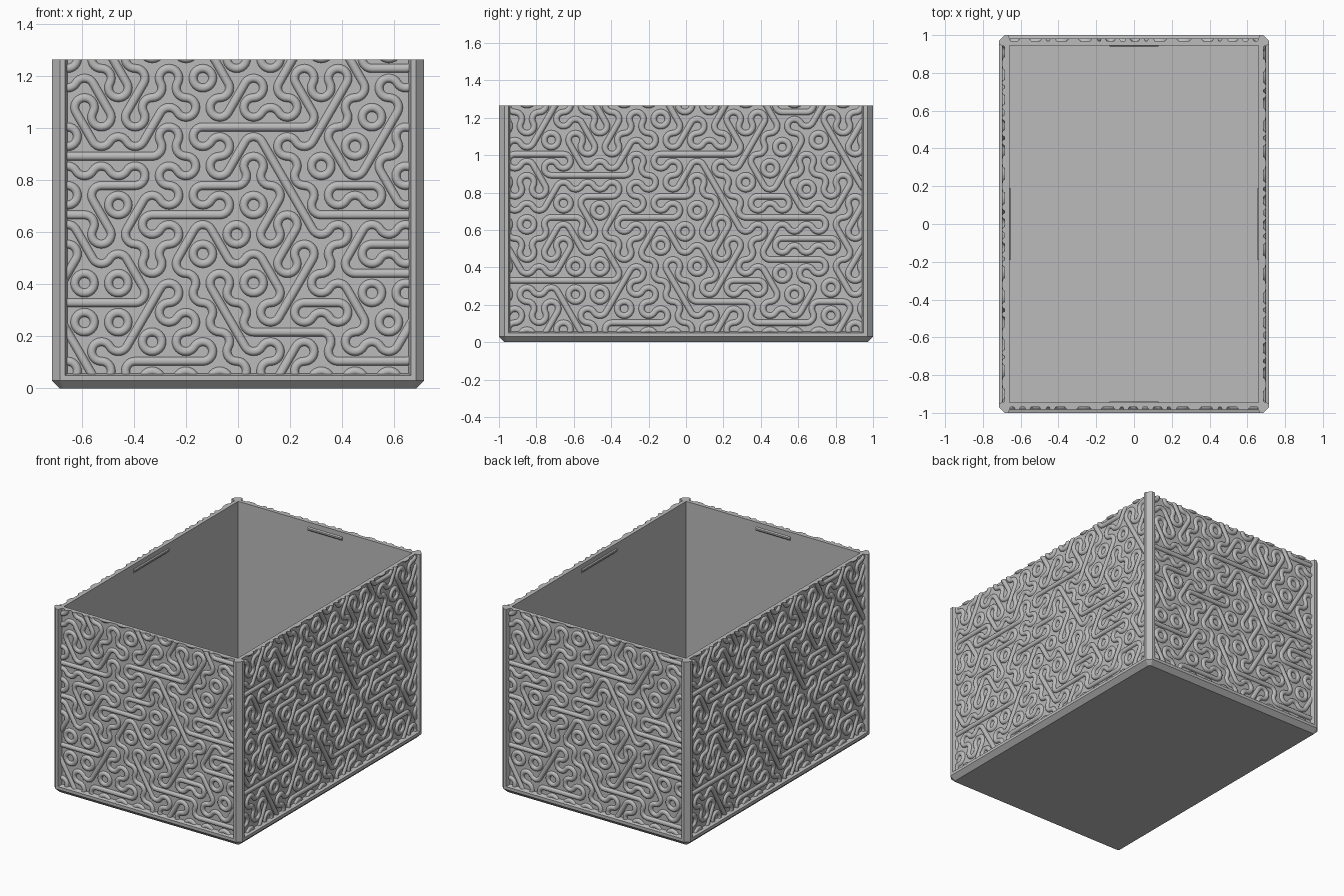
import bpy, bmesh, math
from mathutils import Matrix, Vector

cube = bpy.data.objects.get("Cube")
if cube:
    bpy.data.objects.remove(cube, do_unlink=True)

HX, HY, TOP = 0.715, 1.0, 1.265      # outer half sizes and height
RECESS, WALL = 0.03, 0.055           # panel setback and inner face setback
FLOOR = 0.06

grey = bpy.data.materials.new("plain grey")
grey.use_nodes = True
grey.diffuse_color = (0.5, 0.5, 0.5, 1)
bsdf = next(n for n in grey.node_tree.nodes if n.type == 'BSDF_PRINCIPLED')
bsdf.inputs["Base Color"].default_value = grey.diffuse_color


def finish(bm, name):
    bmesh.ops.recalc_face_normals(bm, faces=bm.faces[:])
    mesh = bpy.data.meshes.new(name)
    bm.to_mesh(mesh)
    bm.free()
    mesh.materials.append(grey)
    return place(mesh, name)


def place(mesh, name):
    ob = bpy.data.objects.new(name, mesh)
    bpy.context.collection.objects.link(ob)
    return ob


def loft(name, rings):
    """Skin closed rings of points and cap both ends."""
    bm = bmesh.new()
    loops = [[bm.verts.new(p) for p in ring] for ring in rings]
    for a, b in zip(loops, loops[1:]):
        for i in range(len(a)):
            j = (i + 1) % len(a)
            bm.faces.new((a[i], a[j], b[j], b[i]))
    bm.faces.new(loops[0])
    bm.faces.new(loops[-1])
    return finish(bm, name)


def rect(inset, z, cut=0):
    """Rectangle around the box, with optional cut corners."""
    x, y = HX - inset, HY - inset
    if not cut:
        return [(x, y, z), (-x, y, z), (-x, -y, z), (x, -y, z)]
    return [(x, y - cut, z), (x - cut, y, z), (cut - x, y, z), (-x, y - cut, z),
            (-x, cut - y, z), (cut - x, -y, z), (x - cut, -y, z), (x, cut - y, z)]


# Bevelled base and the open-topped shell
loft("base_frame", [rect(0.03, 0, 0.012), rect(0, 0.03, 0.03),
                    rect(0, 0.05, 0.03), rect(RECESS, 0.058, 0.012)])
loft("box_shell", [rect(RECESS, 0.02), rect(RECESS, TOP),
                   rect(WALL, TOP), rect(WALL, FLOOR)])

# Corner posts with bevelled lips
lip = [(0.03, 0), (0.05, 0), (0.06, 0.03), (0.052, 0.052),
       (0.03, 0.06), (0, 0.05), (0, 0.03)]
for side, sx in (("left", 1), ("right", -1)):
    for end, sy in (("front", -1), ("back", 1)):
        loft(f"{end}_{side}_post",
             [[(sx * (HX - u), sy * (HY - v), z) for u, v in lip]
              for z in (0.03, TOP)])

# Tile plan of the walls, top row first:
# h r l = level, rising or falling strand with two bends; A Y = three bends
PLAN = """
lYrAlYYlArYlhrYA
ArYlrAYrAlrAYlr
rhhlArYhhhrArYlA
YlhhhAYrlYlrAYl
lArYhAYhAlYhlArY
YYhlrhhArlhhhYr
AYrlAYrlArYrhhlA
lArYlAYYlrAhhYr
hhhhhrAlYrhlAYlA
AYlArYAlhhYArhY
YArlYhhAYrAhhArl
""".split()
BENDS = {"h": (90, 270), "r": (150, 330), "l": (30, 210),
         "Y": (90, 210, 330), "A": (30, 150, 270)}
LINES = {"h": 0, "r": 60, "l": 120}
PITCH = 0.13
ROW = PITCH * math.sqrt(3) / 2
# Rounded strand section: sideways offset, height
SECTION = [(-0.017, -0.002), (-0.015, 0.004), (-0.011, 0.010), (-0.005, 0.013),
           (0.005, 0.013), (0.011, 0.010), (0.015, 0.004), (0.017, -0.002)]


def polar(a, r):
    return Vector((math.cos(a) * r, math.sin(a) * r))


def sweep(bm, path):
    """Sweep the section along (point, normal) pairs in the wall plane."""
    rings = []
    for p, n in path:
        pts = [(p + n * o, h) for o, h in SECTION]
        rings.append([bm.verts.new((q.x, -h, q.y)) for q, h in pts])
    for a, b in zip(rings, rings[1:]):
        for i in range(len(a)):
            j = (i + 1) % len(a)
            bm.faces.new((a[i], a[j], b[j], b[i]))


def tile(bm, centre, kind):
    if kind in LINES:
        a = math.radians(LINES[kind])
        n = polar(a + math.pi / 2, 1)
        sweep(bm, [(centre + polar(a, r), n) for r in (-PITCH / 2, PITCH / 2)])
    radius = PITCH / math.sqrt(3) / 2
    for t in BENDS[kind]:
        t = math.radians(t)
        hub = centre + polar(t, radius * 2)
        angles = [t + math.pi + math.radians(k * 15) for k in range(-4, 5)]
        sweep(bm, [(hub + polar(a, radius), polar(a, 1)) for a in angles])


def strands(name, half):
    """Raised strands of one wall, trimmed to its frame."""
    bm = bmesh.new()
    for k, row in enumerate(PLAN):
        for i, kind in enumerate(row):
            x = -0.98 + PITCH * (i + 0.5 * (k % 2))
            if abs(x) < half + PITCH:
                tile(bm, Vector((x, 1.23 - ROW * k)), kind)
    bmesh.ops.remove_doubles(bm, verts=bm.verts[:], dist=0.0003)
    for co, no in (((half, 0, 0), (1, 0, 0)), ((-half, 0, 0), (-1, 0, 0)),
                   ((0, 0, FLOOR - 0.005), (0, 0, -1)), ((0, 0, TOP), (0, 0, 1))):
        cut = bmesh.ops.bisect_plane(bm, geom=bm.verts[:] + bm.edges[:] + bm.faces[:],
                                     plane_co=co, plane_no=no, clear_outer=True)
        edges = [e for e in cut["geom_cut"] if isinstance(e, bmesh.types.BMEdge)]
        bmesh.ops.holes_fill(bm, edges=edges, sides=0)
    ob = finish(bm, name)
    bpy.ops.object.select_all(action='DESELECT')
    ob.select_set(True)
    bpy.context.view_layer.objects.active = ob
    bpy.ops.object.shade_smooth_by_angle(angle=math.radians(35))
    return ob


def grip(name, half):
    """Small wedge-shaped catch inside a wall, near the rim."""
    wedge = [(-0.002, 1.205), (0.006, 1.215), (0.006, 1.225), (-0.002, 1.235)]
    return loft(name, [[(x, y, z) for y, z in wedge] for x in (-half, half)])


# Each pair of opposite walls shares its strands and catch
for turn, names, half, depth, catch in (
        (0, ("front", "back"), HX - 0.058, HY, 0.13),
        (1, ("left", "right"), HY - 0.058, HX, 0.19)):
    first = strands(f"{names[0]}_wall_strands", half)
    clip = grip(f"{names[0]}_inner_catch", catch)
    for k, wall in enumerate(names):
        spin = Matrix.Rotation(math.pi / 2 * turn + math.pi * k, 4, 'Z')
        a = first if k == 0 else place(first.data, f"{wall}_wall_strands")
        b = clip if k == 0 else place(clip.data, f"{wall}_inner_catch")
        a.matrix_world = spin @ Matrix.Translation((0, RECESS - depth, 0))
        b.matrix_world = spin @ Matrix.Translation((0, WALL - depth, 0))
